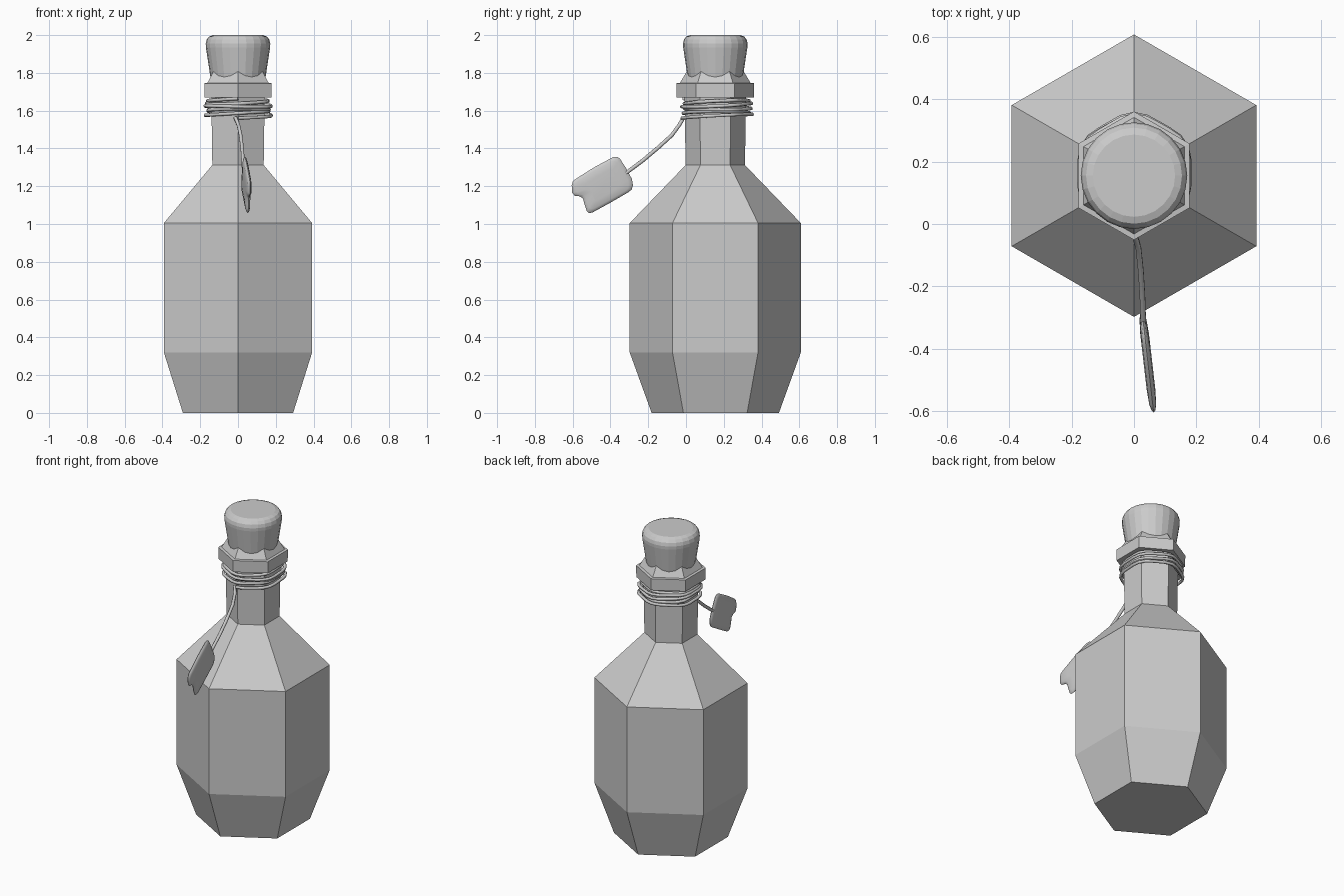
import bpy, bmesh
from math import sin, cos, pi, radians
from mathutils import Vector

if "Cube" in bpy.data.objects:
    bpy.data.objects.remove(bpy.data.objects["Cube"])

CY = 0.155  # bottle axis in y


def make_object(name, bm, smooth=False):
    bmesh.ops.recalc_face_normals(bm, faces=bm.faces)
    me = bpy.data.meshes.new(name)
    bm.to_mesh(me)
    bm.free()
    ob = bpy.data.objects.new(name, me)
    bpy.context.collection.objects.link(ob)
    for p in me.polygons:
        p.use_smooth = smooth
    return ob


def loft(name, rings, smooth=False):
    """Skin a list of closed point rings and cap both ends."""
    bm = bmesh.new()
    rows = [[bm.verts.new(p) for p in ring] for ring in rings]
    n = len(rows[0])
    for a, b in zip(rows, rows[1:]):
        for i in range(n):
            j = (i + 1) % n
            bm.faces.new((a[i], a[j], b[j], b[i]))
    bm.faces.new(rows[0])
    bm.faces.new(rows[-1])
    return make_object(name, bm, smooth)


def lathe(name, profile, sides):
    return loft(name, [[(r * cos(pi / 2 + 2 * pi * i / sides),
                         CY + r * sin(pi / 2 + 2 * pi * i / sides), z)
                        for i in range(sides)] for r, z in profile])


def rope(name, points, radius):
    cu = bpy.data.curves.new(name, 'CURVE')
    cu.dimensions = '3D'
    cu.bevel_depth = radius
    cu.bevel_resolution = 1
    cu.use_fill_caps = True
    sp = cu.splines.new('POLY')
    sp.points.add(len(points) - 1)
    for p, co in zip(sp.points, points):
        p.co = (*co, 1)
    ob = bpy.data.objects.new(name, cu)
    bpy.context.collection.objects.link(ob)
    return ob


# hexagonal bottle with collar and tapered lip
lathe("bottle", [(0.337, 0), (0.453, 0.32), (0.453, 1.005), (0.157, 1.312),
                 (0.163, 1.67), (0.205, 1.67), (0.206, 1.745),
                 (0.187, 1.747), (0.148, 1.812)], 6)

# round stopper with softened top edge
lathe("stopper", [(0.140, 1.745), (0.148, 1.79), (0.170, 1.935), (0.171, 1.955),
                  (0.166, 1.976), (0.154, 1.992), (0.132, 2.0)], 24)

# cord wound loosely around the neck
turns, steps = 5, 28
coil = []
for i in range(turns * steps + 1):
    a = -pi / 2 + 2 * pi * i / steps
    t = i / steps
    r = 0.172 + 0.009 * sin(2.3 * t + 0.8) + 0.006 * cos(6 * (a - pi / 2))
    z = 1.567 + 0.094 * t / turns + 0.006 * sin(a + 1.7 * t)
    coil.append((r * cos(a), CY + 0.009 + r * sin(a), z))
rope("neck_cord", coil, 0.0095)

# hanging cord end, smoothed through a few points
keys = [Vector(p) for p in ((-0.015, -0.012, 1.565), (0.002, -0.035, 1.525),
                            (0.014, -0.075, 1.47), (0.022, -0.15, 1.402),
                            (0.027, -0.23, 1.335), (0.030, -0.32, 1.268))]
rope("tag_cord", keys, 0.010)

# pillow-shaped tag with a notched end, outline given in (y, z)
outline = [(-0.385, 1.355), (-0.365, 1.356), (-0.350, 1.346), (-0.315, 1.292),
           (-0.286, 1.238), (-0.281, 1.205), (-0.287, 1.183), (-0.305, 1.168),
           (-0.40, 1.113), (-0.495, 1.061), (-0.513, 1.058), (-0.525, 1.068),
           (-0.537, 1.103), (-0.545, 1.133), (-0.560, 1.146), (-0.590, 1.150),
           (-0.603, 1.165), (-0.605, 1.205), (-0.600, 1.224), (-0.585, 1.238),
           (-0.49, 1.298)]
oy, oz = -0.44, 1.205
rings = []
for scale, off in ((0.55, -0.014), (0.85, -0.011), (0.96, -0.006), (1, 0),
                   (0.96, 0.006), (0.85, 0.011), (0.55, 0.014)):
    ring = []
    for y, z in outline:
        y, z = oy + (y - oy) * scale, oz + (z - oz) * scale
        ring.append((0.028 + 0.115 * (-0.3 - y) + off, y, z))
    rings.append(ring)
tag = loft("tag", rings, smooth=True)
bpy.context.view_layer.objects.active = tag
tag.select_set(True)
bpy.ops.object.shade_smooth_by_angle(angle=radians(50))
